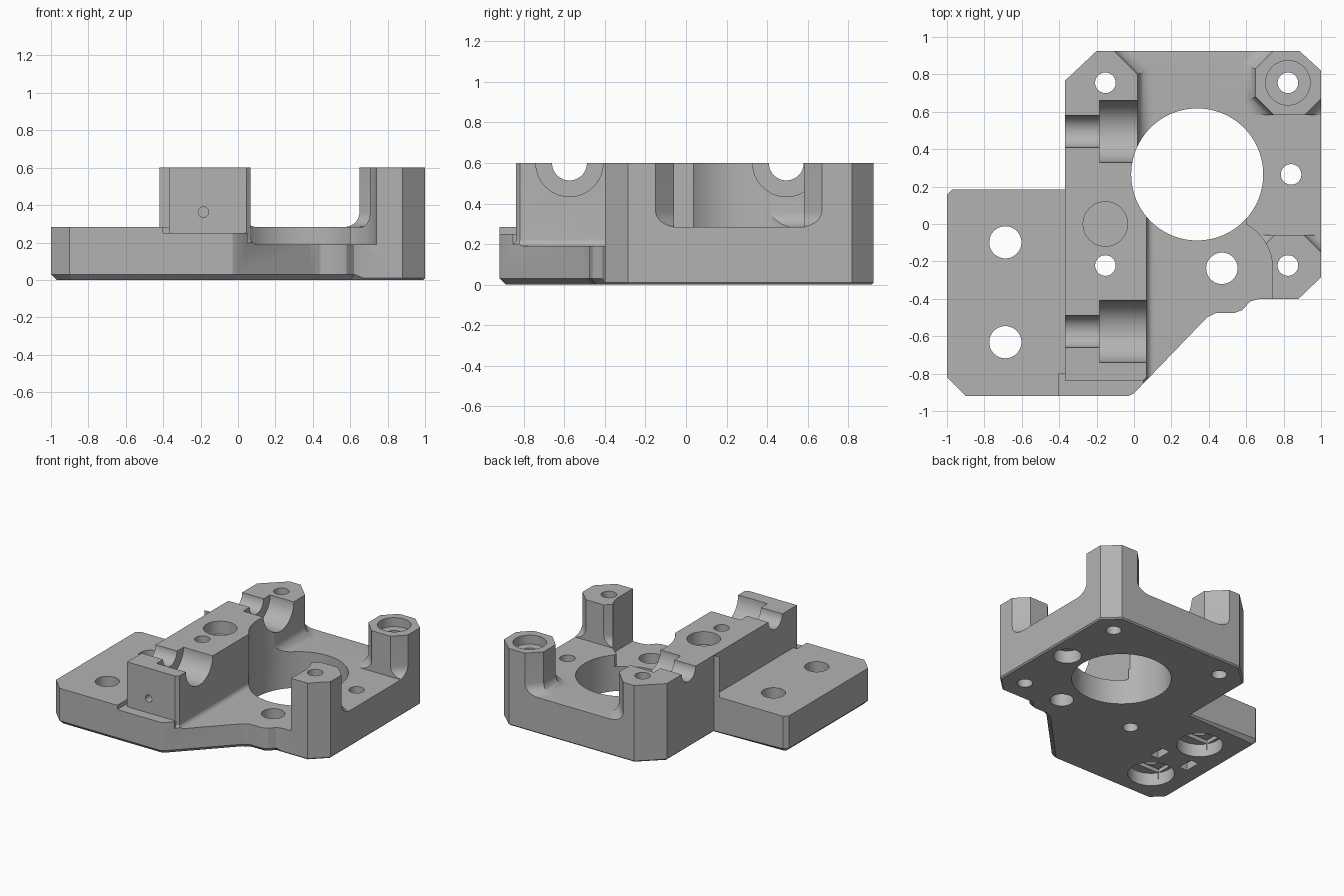
import bpy, bmesh, math
from mathutils import Vector, Matrix

cube = bpy.data.objects.get("Cube")
if cube:
    bpy.data.objects.remove(cube, do_unlink=True)

gray = bpy.data.materials.new("matte_gray")
gray.use_nodes = True
gray.diffuse_color = (0.45, 0.45, 0.45, 1)
gray.node_tree.nodes["Principled BSDF"].inputs["Base Color"].default_value = gray.diffuse_color


def make(name, bm):
    bmesh.ops.recalc_face_normals(bm, faces=bm.faces)
    mesh = bpy.data.meshes.new(name)
    bm.to_mesh(mesh)
    bm.free()
    mesh.materials.append(gray)
    ob = bpy.data.objects.new(name, mesh)
    bpy.context.collection.objects.link(ob)
    return ob


def offset(points, dist):
    """Mitred offset of a counter-clockwise outline; dist is one value per corner."""
    out = []
    for i, p in enumerate(points):
        p = Vector(p)
        a = (p - Vector(points[i - 1])).normalized()
        b = (Vector(points[(i + 1) % len(points)]) - p).normalized()
        na, nb = Vector((a.y, -a.x)), Vector((b.y, -b.x))
        out.append(p + (na + nb) * dist[i] / (1 + na.dot(nb)))
    return out


def loft(name, rings):
    """Closed solid through a stack of rings with equal corner counts."""
    bm = bmesh.new()
    loops = [[bm.verts.new(v) for v in ring] for ring in rings]
    n = len(loops[0])
    for lo, hi in zip(loops, loops[1:]):
        for i in range(n):
            j = (i + 1) % n
            bm.faces.new((lo[i], lo[j], hi[j], hi[i]))
    bm.faces.new(loops[0][::-1])
    bm.faces.new(loops[-1])
    return make(name, bm)


def flared(name, points, z0, r, top=0.7, steps=7):
    """Upright prism with a round fillet of radius r where it meets the floor z0."""
    levels = [(z0 - 0.06, r)]
    for k in range(steps + 1):
        t = k / steps * math.pi / 2
        levels.append((z0 + r * (1 - math.cos(t)), r * (1 - math.sin(t))))
    levels.append((top, 0))
    return loft(name, [[(p.x, p.y, z) for p in offset(points, [d] * len(points))]
                       for z, d in levels])


def box(x0, x1, y0, y1, z0, z1):
    corners = [(x0, y0), (x1, y0), (x1, y1), (x0, y1)]
    return loft("block_tool", [[(x, y, z) for x, y in corners] for z in (z0, z1)])


def cylinder(center, r, length, axis="Z", sides=64):
    bm = bmesh.new()
    rot = {"Z": Matrix(), "X": Matrix.Rotation(math.pi / 2, 4, "Y"),
           "Y": Matrix.Rotation(math.pi / 2, 4, "X")}[axis]
    bmesh.ops.create_cone(bm, cap_ends=True, segments=sides, radius1=r, radius2=r,
                          depth=length, matrix=Matrix.Translation(center) @ rot)
    return make("round_tool", bm)


def bore(x, y, r, z0=-0.2, z1=0.9, sides=48):
    return cylinder((x, y, (z0 + z1) / 2), r, z1 - z0, "Z", sides)


def combine(target, tool, mode="DIFFERENCE"):
    mod = target.modifiers.new("join", "BOOLEAN")
    mod.operation, mod.object, mod.solver = mode, tool, "EXACT"
    with bpy.context.temp_override(object=target, active_object=target):
        bpy.ops.object.modifier_apply(modifier=mod.name)
    bpy.data.objects.remove(tool, do_unlink=True)


def octagon(cx, cy, half):
    rad = half / math.cos(math.pi / 8)
    return [(cx + rad * math.cos((k + 0.5) * math.pi / 4),
             cy + rad * math.sin((k + 0.5) * math.pi / 4)) for k in range(8)]


# Base slab with the sunken front right floor and the low front ledge
bracket = box(-1.1, 1.1, -1.1, 1.1, -0.1, 0.283)
bracket.name = bracket.data.name = "mounting_bracket"
for tool in (box(0.05, 0.74, -1.2, -0.24, 0.19, 0.5),
             box(0.05, 0.6, -0.3, 0.03, 0.19, 0.5),
             bore(0.47, -0.24, 0.272, 0.19, 0.5),
             box(-0.4, 0.1, -1.2, -0.8, 0.25, 0.5)):
    combine(bracket, tool)

# Long rod-holder block and its rear post
holder = [(-0.37, -0.84), (0.045, -0.84), (0.068, -0.82), (0.068, 0.2), (0.02, 0.24),
          (0.02, 0.8), (-0.13, 0.95), (-0.42, 0.95), (-0.42, 0.185), (-0.37, 0.185)]
combine(bracket, flared("rod_holder", holder, 0.19, 0.035), "UNION")
post = [(-0.3, 0.3), (0.02, 0.3), (0.02, 0.8), (-0.13, 0.95), (-0.3, 0.95)]
combine(bracket, flared("rear_post", post, 0.283, 0.08), "UNION")

# Octagonal screw posts on the right side
rear_boss = flared("rear_boss", octagon(0.83, 0.755, 0.18), 0.283, 0.08)
combine(rear_boss, box(0.4, 1.2, 0.582, 1.2, 0, 0.9), "INTERSECT")
combine(bracket, rear_boss, "UNION")
front_boss = flared("front_boss", octagon(0.83, -0.235, 0.18), 0.283, 0.08)
combine(front_boss, box(0.74, 1.2, -0.8, -0.058, 0, 0.9), "INTERSECT")
side_boss = flared("front_boss_side", octagon(0.83, -0.235, 0.18), 0.283, 0.08)
combine(side_boss, box(0.5, 0.8, -0.24, -0.058, 0, 0.9), "INTERSECT")
combine(side_boss, bore(0.47, -0.24, 0.272))
combine(front_boss, side_boss, "UNION")
combine(bracket, front_boss, "UNION")

# Trim everything to the outer outline with its bottom chamfer
outline = [(-1, -0.82), (-0.9, -0.92), (-0.03, -0.92), (0.0, -0.905), (0.39, -0.5),
           (0.44, -0.475), (0.54, -0.475), (0.58, -0.46), (0.62, -0.415), (0.67, -0.4),
           (0.88, -0.4), (1, -0.285), (1, 0.82), (0.885, 0.925), (-0.2, 0.925),
           (-0.37, 0.765), (-0.37, 0.185), (-0.97, 0.185), (-1, 0.155)]
cham = [0.03 if p[1] < -0.41 or p[0] < -0.4 else 0.01 for p in outline]
foot = offset(outline, [-c for c in cham])
combine(bracket, loft("outer_trim", [
    [(p.x, p.y, 0) for p in foot],
    [(p[0], p[1], c) for p, c in zip(outline, cham)],
    [(p[0], p[1], 0.6) for p in outline]]), "INTERSECT")

# Large round opening
combine(bracket, bore(0.338, 0.265, 0.353, sides=96))

# Two stepped rod channels across the holder
for y in (0.495, -0.575):
    combine(bracket, cylinder((0.01, y, 0.6), 0.166, 0.39, "X"))
    combine(bracket, cylinder((-0.3, y, 0.6), 0.086, 0.4, "X"))

# Screw holes, pocket and counterbores
for x, y in ((-0.153, 0.755), (-0.153, -0.222), (0.823, 0.755), (0.823, -0.222),
             (0.84, 0.265)):
    combine(bracket, bore(x, y, 0.055))
combine(bracket, bore(0.47, -0.237, 0.084))
combine(bracket, bore(0.84, 0.265, 0.1, -0.1, 0.1))
combine(bracket, bore(0.823, 0.755, 0.119, 0.53, 0.8))
combine(bracket, bore(-0.153, 0, 0.119, 0.5, 0.8))
combine(bracket, cylinder((-0.185, -0.8, 0.363), 0.028, 0.3, "Y", 24))

# Left plate holes with bridged recesses underneath
for y in (-0.098, -0.632):
    combine(bracket, bore(-0.688, y, 0.086))
    combine(bracket, bore(-0.688, y, 0.165, -0.1, 0.1))
    combine(bracket, box(-0.83, -0.546, y - 0.088, y + 0.088, 0.05, 0.13))

# Shallow rectangular slots underneath
for x in (-0.55, -0.815):
    combine(bracket, box(x - 0.035, x + 0.035, -0.43, -0.305, -0.1, 0.06))

# Smooth the round surfaces and keep the edges crisp
bpy.ops.object.select_all(action="DESELECT")
bracket.select_set(True)
bpy.context.view_layer.objects.active = bracket
bpy.ops.object.shade_smooth_by_angle(angle=math.radians(25))
